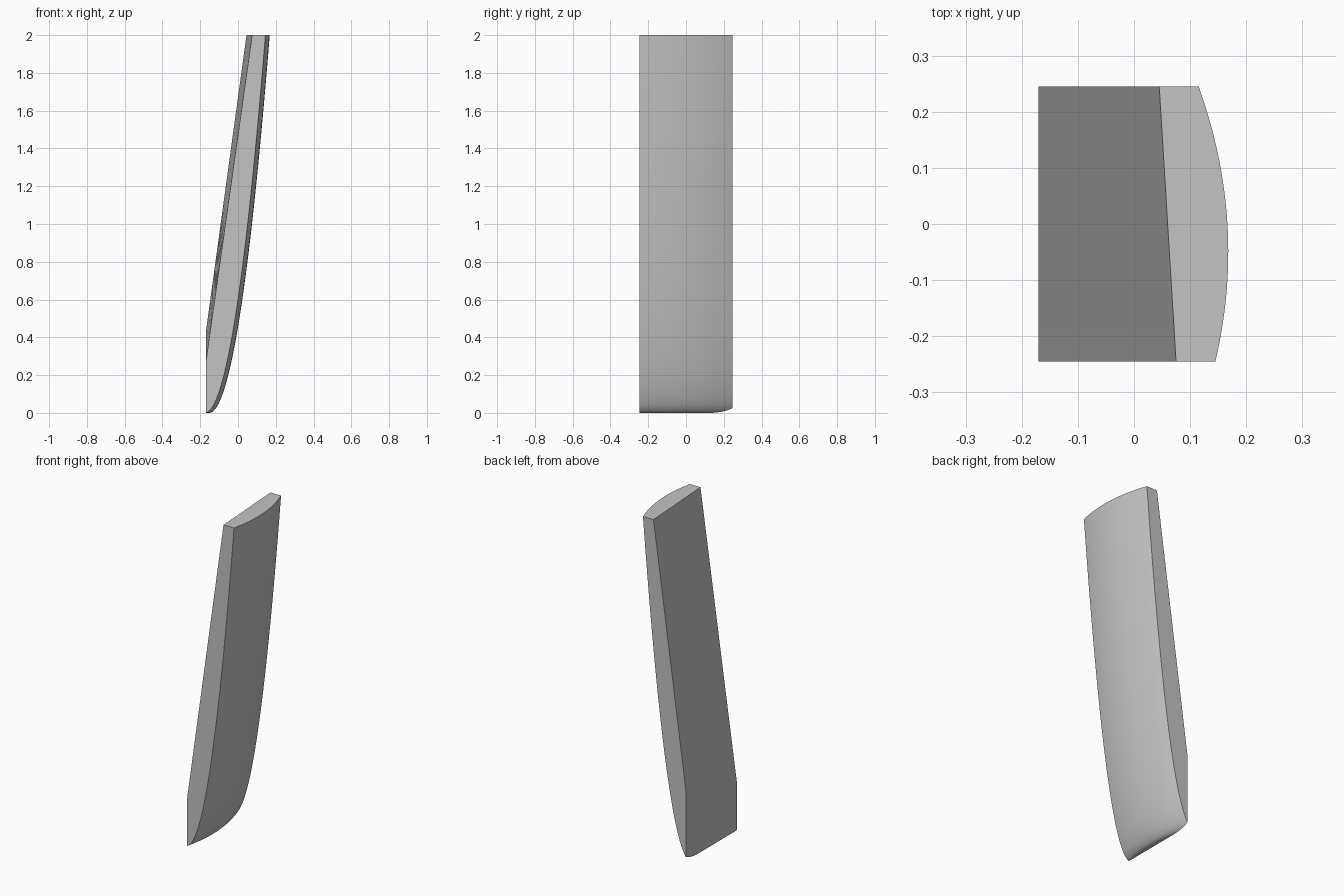
import bpy, bmesh, math

cube = bpy.data.objects.get("Cube")
if cube:
    bpy.data.objects.remove(cube, do_unlink=True)

HALF, WALL, TOP = 0.245, -0.17, 2.0
ROWS, STEPS = 32, 48


def lerp(a, b, t):
    return a + (b - a) * t


def section(y):
    """Closed outline in XZ at depth y: slanted back, upright foot, curved outer side."""
    t = (y + HALF) / (2 * HALF)
    start = -0.153 - 0.605 * (y + 0.05) ** 2     # bowed foot of the outer curve
    rate = (0.168 + 0.153) / math.sqrt(TOP)
    first = max(0.0, (WALL - start) / rate)
    pts = [(lerp(0.075, 0.045, t), TOP),
           (WALL, lerp(0.27, 0.43, t)),
           (WALL, first ** 2)]
    for i in range(STEPS + 1):
        r = lerp(first, math.sqrt(TOP), i / STEPS)
        pts.append((start + rate * r, r * r))
    return [(x, y, z) for x, z in pts]


# Skin the outlines from front to back
bm = bmesh.new()
rows = [[bm.verts.new(p) for p in section(lerp(-HALF, HALF, i / ROWS))]
        for i in range(ROWS + 1)]
count = len(rows[0])
for a, b in zip(rows, rows[1:]):
    for j in range(count):
        k = (j + 1) % count
        face = bm.faces.new((a[j], a[k], b[k], b[j]))
        face.smooth = 2 <= j < count - 1         # only the curved side is smooth

# Flat ends
bm.faces.new(rows[0])
bm.faces.new(rows[-1][::-1])
bmesh.ops.remove_doubles(bm, verts=bm.verts[:], dist=0.00001)
bmesh.ops.recalc_face_normals(bm, faces=bm.faces[:])

mesh = bpy.data.meshes.new("curved_panel")
bm.to_mesh(mesh)
bm.free()
panel = bpy.data.objects.new("curved_panel", mesh)
bpy.context.collection.objects.link(panel)

# Plain grey
grey = bpy.data.materials.new("light_grey")
grey.use_nodes = True
color = (0.55, 0.55, 0.55, 1)
grey.diffuse_color = color
grey.node_tree.nodes["Principled BSDF"].inputs["Base Color"].default_value = color
mesh.materials.append(grey)
